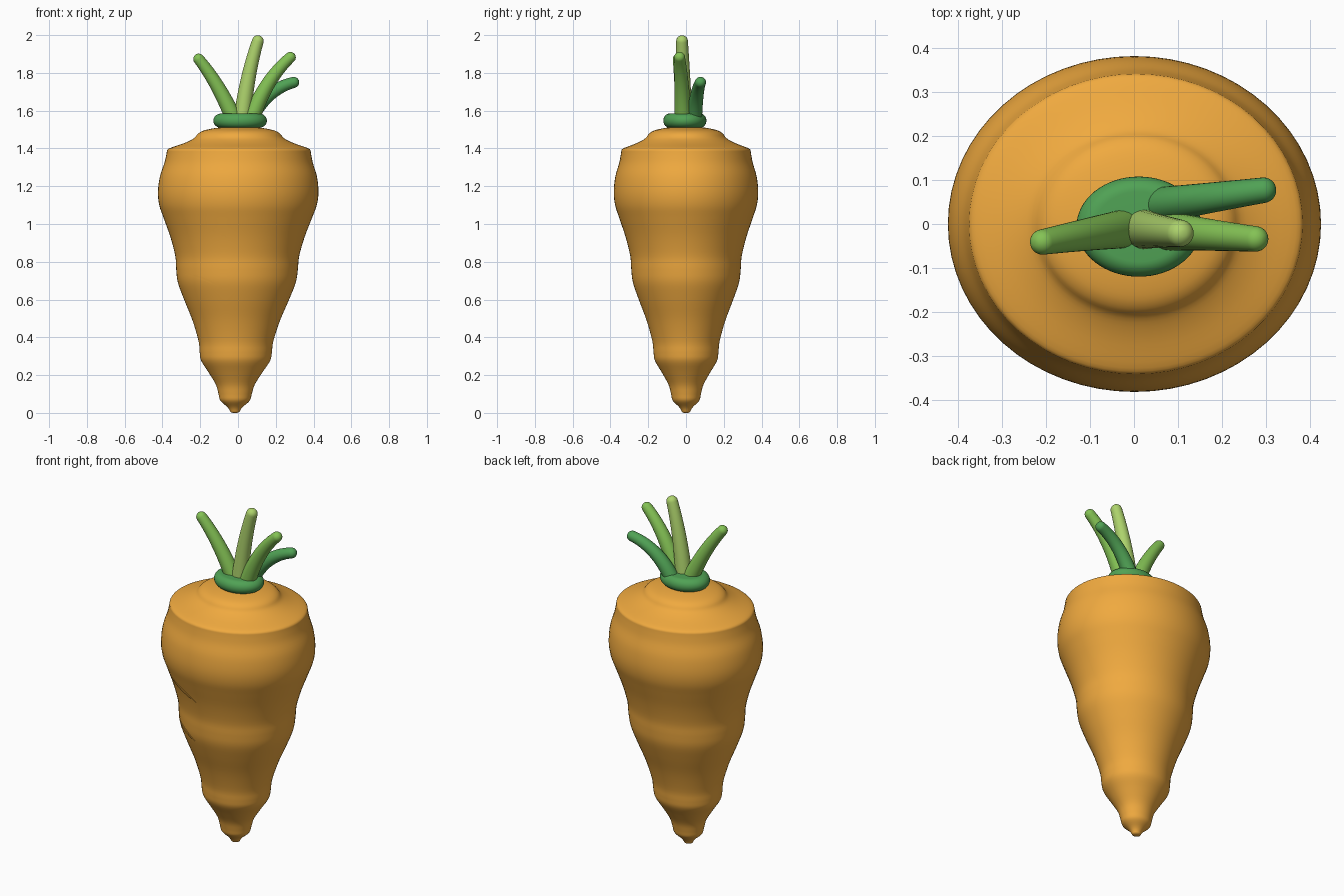
import bpy, bmesh, math
from mathutils import Vector

if "Cube" in bpy.data.objects:
    bpy.data.objects.remove(bpy.data.objects["Cube"])


def material(name, rgb):
    m = bpy.data.materials.new(name)
    m.diffuse_color = (*rgb, 1)
    m.use_nodes = True
    m.node_tree.nodes["Principled BSDF"].inputs["Base Color"].default_value = m.diffuse_color
    return m


def skin(name, rings, mat, angle=50):
    """Bridge a list of equal-length closed rings and cap both ends."""
    bm = bmesh.new()
    loops = [[bm.verts.new(p) for p in ring] for ring in rings]
    n = len(loops[0])
    for a, b in zip(loops, loops[1:]):
        for i in range(n):
            j = (i + 1) % n
            bm.faces.new((a[i], a[j], b[j], b[i]))
    bm.faces.new(loops[0][::-1])
    bm.faces.new(loops[-1])
    bmesh.ops.recalc_face_normals(bm, faces=bm.faces[:])
    mesh = bpy.data.meshes.new(name)
    bm.to_mesh(mesh)
    bm.free()
    mesh.materials.append(mat)
    ob = bpy.data.objects.new(name, mesh)
    bpy.context.collection.objects.link(ob)
    bpy.ops.object.select_all(action='DESELECT')
    ob.select_set(True)
    bpy.context.view_layer.objects.active = ob
    bpy.ops.object.shade_smooth_by_angle(angle=math.radians(angle))
    return ob


def ellipse(cx, cy, z, rx, ry, n=64):
    return [(cx + rx * math.cos(2 * math.pi * i / n),
             cy + ry * math.sin(2 * math.pi * i / n), z) for i in range(n)]


def smooth_profile(pts, steps=4):
    """Catmull-Rom through the (radius, z) points."""
    p = [Vector(q) for q in [pts[0], *pts, pts[-1]]]
    out = []
    for a, b, c, d in zip(p, p[1:], p[2:], p[3:]):
        for s in range(steps):
            t = s / steps
            out.append(0.5 * (2 * b + (c - a) * t + (2 * a - 5 * b + 4 * c - d) * t * t
                              + (3 * b - a - 3 * c + d) * t ** 3))
    return out + [p[-1]]


orange = material("orange", (0.87, 0.40, 0.05))

# Root: bumpy lathe profile, slightly oval, tip leaning left
side = [(0.024, 0.005), (0.032, 0.02), (0.045, 0.035), (0.078, 0.065), (0.088, 0.1),
        (0.103, 0.15), (0.143, 0.215), (0.182, 0.275), (0.191, 0.32), (0.198, 0.38),
        (0.232, 0.49), (0.278, 0.6), (0.312, 0.69), (0.322, 0.76), (0.328, 0.83),
        (0.355, 0.93), (0.392, 1.03), (0.417, 1.1), (0.425, 1.17), (0.416, 1.25),
        (0.394, 1.32), (0.385, 1.36), (0.38, 1.39)]
crown = [(0.38, 1.39), (0.365, 1.402), (0.29, 1.428), (0.24, 1.453), (0.215, 1.48),
         (0.18, 1.497), (0.11, 1.51), (0.03, 1.515)]
profile = smooth_profile(side) + smooth_profile(crown)[1:]
rings = [ellipse(0.015 * (z - 1.1), 0, z, r, r * 0.9) for r, z in profile]
rings.insert(0, ellipse(-0.0165, 0, 0, 0.012, 0.011))
skin("carrot_root", rings, orange)


def surface_y(x, z):
    """Front surface of the root."""
    r = next(a.x + (b.x - a.x) * (z - a.y) / (b.y - a.y)
             for a, b in zip(profile, profile[1:]) if a.y <= z <= b.y)
    return -0.9 * math.sqrt(max(r * r - (x - 0.015 * (z - 1.1)) ** 2, 0))


# Crescent wrinkles lying on the front of the root
for name, (x0, z0), (x1, z1) in (("upper_wrinkle", (-0.255, 1.005), (-0.04, 0.92)),
                                 ("lower_wrinkle", (-0.28, 0.735), (-0.085, 0.66))):
    rings = []
    for i in range(17):
        t = i / 16
        bow = math.sin(math.pi * t)
        x, z = x0 + (x1 - x0) * t, z0 + (z1 - z0) * t
        lo, hi = z - 0.001 + 0.004 * bow, z + 0.001 + 0.018 * bow
        rings.append([(x, surface_y(x, h) + d, h) for h, d in
                      ((lo, 0.01), (lo, -0.001 - 0.004 * bow),
                       (hi, -0.001 - 0.004 * bow), (hi, 0.01))])
    skin(name, rings, orange, 30)

# Collar: rounded green disc
collar = []
for i in range(17):
    a = -math.pi / 2 + math.pi * i / 16
    k = 0.7 + 0.3 * math.cos(a)
    collar.append(ellipse(0.011, -0.006, 1.547 + 0.038 * math.sin(a), 0.142 * k, 0.114 * k))
skin("leaf_collar", collar, material("collar_green", (0.08, 0.36, 0.09)))


def stalk(name, p0, p1, p2, r0, r1, rgb):
    """Tapered tube along a quadratic curve with a round tip."""
    p0, p1, p2 = map(Vector, (p0, p1, p2))
    rings, n = [], 24

    def ring(c, d, r):
        u = d.cross(Vector((0, 1, 0))).normalized()
        v = d.cross(u)
        rings.append([c + r * (u * math.cos(2 * math.pi * i / n)
                               + v * math.sin(2 * math.pi * i / n)) for i in range(n)])

    for s in range(17):
        t = s / 16
        c = p0 * (1 - t) ** 2 + p1 * 2 * t * (1 - t) + p2 * t * t
        d = ((p1 - p0) * (1 - t) + (p2 - p1) * t).normalized()
        ring(c, d, r0 + (r1 - r0) * t)
    for s in range(1, 8):
        a = math.pi / 2 * s / 8
        ring(p2 + d * r1 * math.sin(a), d, r1 * math.cos(a))
    skin(name, rings, material(name + "_green", rgb))


# Leaf stalks
stalk("left_stalk", (-0.015, -0.01, 1.54), (-0.10, -0.022, 1.74), (-0.208, -0.041, 1.873),
      0.045, 0.029, (0.23, 0.54, 0.09))
stalk("middle_stalk", (0.02, -0.012, 1.54), (0.045, -0.015, 1.78), (0.105, -0.021, 1.968),
      0.046, 0.031, (0.42, 0.65, 0.15))
stalk("right_stalk", (0.065, -0.014, 1.54), (0.14, -0.022, 1.76), (0.277, -0.034, 1.882),
      0.046, 0.029, (0.23, 0.54, 0.09))
stalk("rear_stalk", (0.055, 0.042, 1.54), (0.14, 0.055, 1.71), (0.295, 0.077, 1.75),
      0.042, 0.029, (0.08, 0.36, 0.09))
